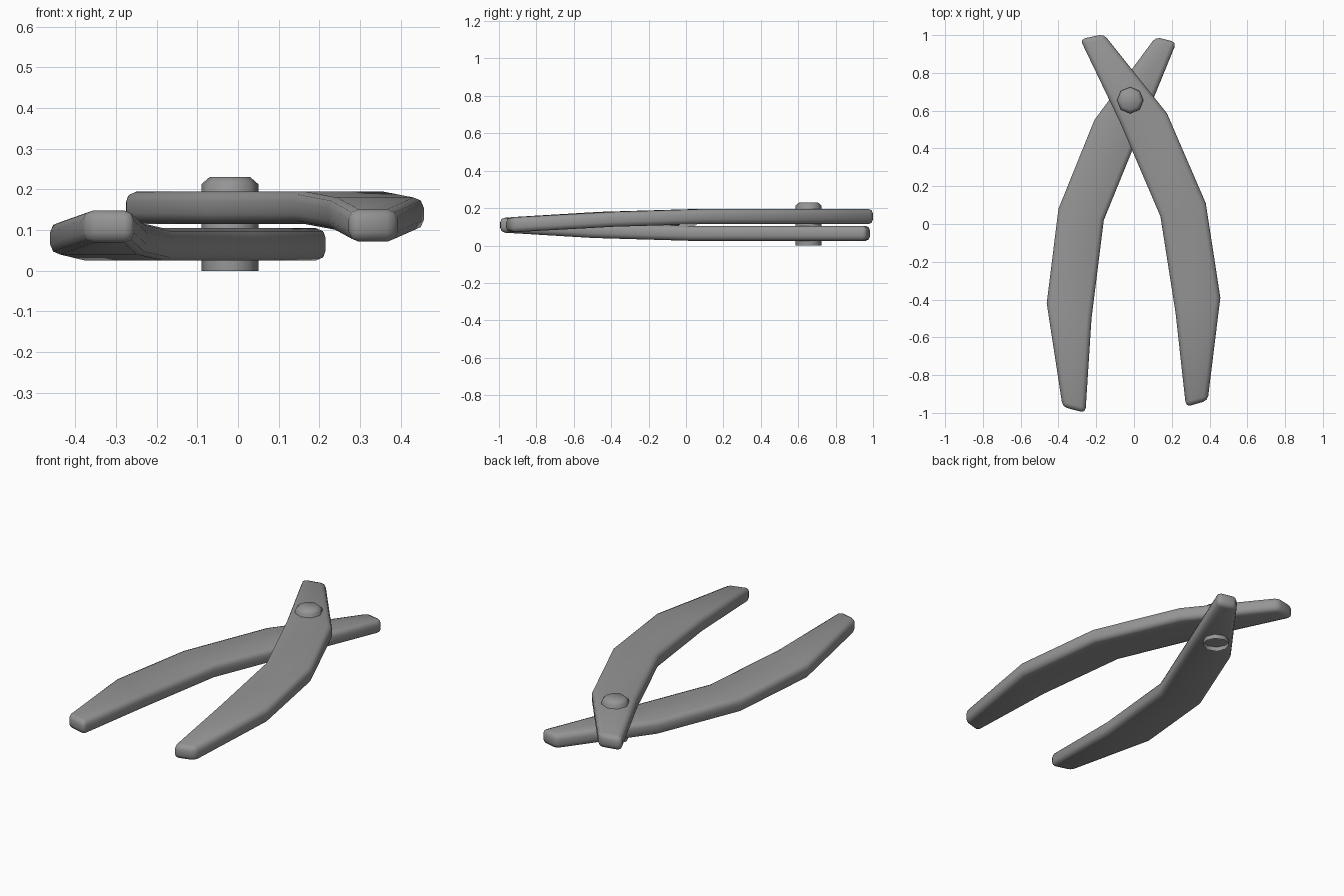
import bpy
import bmesh
from math import radians

cube = bpy.data.objects.get("Cube")
if cube:
    bpy.data.objects.remove(cube, do_unlink=True)

steel = bpy.data.materials.new("grey_steel")
steel.use_nodes = True
GREY = (0.3, 0.3, 0.3, 1)
steel.diffuse_color = GREY
steel.node_tree.nodes["Principled BSDF"].inputs["Base Color"].default_value = GREY


def finish(name, bm, angle):
    """Turn a bmesh into a smooth-shaded object."""
    mesh = bpy.data.meshes.new(name)
    bm.to_mesh(mesh)
    bm.free()
    mesh.materials.append(steel)
    obj = bpy.data.objects.new(name, mesh)
    bpy.context.collection.objects.link(obj)
    bpy.ops.object.select_all(action="DESELECT")
    obj.select_set(True)
    bpy.context.view_layer.objects.active = obj
    bpy.ops.object.shade_smooth_by_angle(angle=radians(angle))
    return obj


def arm(name, left, right, heights, half=0.04):
    """Loft rectangular sections between two edge outlines, then bevel."""
    bm = bmesh.new()
    rings = []
    for (lx, ly), (rx, ry), z in zip(left, right, heights):
        corners = ((lx, ly, z - half), (rx, ry, z - half),
                   (rx, ry, z + half), (lx, ly, z + half))
        rings.append([bm.verts.new(c) for c in corners])
    for a, b in zip(rings, rings[1:]):
        for i in range(4):
            j = (i + 1) % 4
            bm.faces.new((a[i], a[j], b[j], b[i]))
    bm.faces.new(rings[0])
    bm.faces.new(rings[-1][::-1])
    bmesh.ops.recalc_face_normals(bm, faces=bm.faces)
    # Soften the long edges and the tips, leaving the bends crisp
    edges = [e for e in bm.edges if e.calc_face_angle(0) > radians(45)]
    bmesh.ops.bevel(bm, geom=edges, offset=0.025, segments=2, profile=0.5,
                    affect="EDGES", clamp_overlap=True)
    return finish(name, bm, 60)


# Two crossing arms, listed from the jaw tip to the handle end
arm("upper_arm",
    [(-0.285, 0.978), (-0.07, 0.53), (0.14, 0.04), (0.22, -0.47), (0.275, -0.968)],
    [(-0.16, 1.005), (0.175, 0.585), (0.38, 0.11), (0.457, -0.39), (0.39, -0.935)],
    [0.155, 0.155, 0.155, 0.14, 0.11])
arm("lower_arm",
    [(0.115, 0.99), (-0.21, 0.55), (-0.40, 0.08), (-0.462, -0.42), (-0.378, -0.968)],
    [(0.225, 0.962), (0.04, 0.51), (-0.16, 0.02), (-0.225, -0.50), (-0.257, -1.0)],
    [0.065, 0.065, 0.065, 0.08, 0.11])

# Eight-sided pivot pin with a chamfered head and open underside
bm = bmesh.new()
bmesh.ops.create_circle(bm, cap_ends=False, segments=8, radius=0.07)
bmesh.ops.translate(bm, verts=bm.verts, vec=(-0.02, 0.655, 0))
loop = list(bm.edges)
for rise, scale in ((0.213, 1), (0.017, 0.72)):
    new = bmesh.ops.extrude_edge_only(bm, edges=loop)["geom"]
    ring = [g for g in new if isinstance(g, bmesh.types.BMVert)]
    loop = [g for g in new if isinstance(g, bmesh.types.BMEdge)
            and all(v in ring for v in g.verts)]
    for v in ring:
        v.co = (-0.02 + (v.co.x + 0.02) * scale,
                0.655 + (v.co.y - 0.655) * scale, v.co.z + rise)
bmesh.ops.contextual_create(bm, geom=loop)
bmesh.ops.recalc_face_normals(bm, faces=bm.faces)
finish("pivot_pin", bm, 60)
